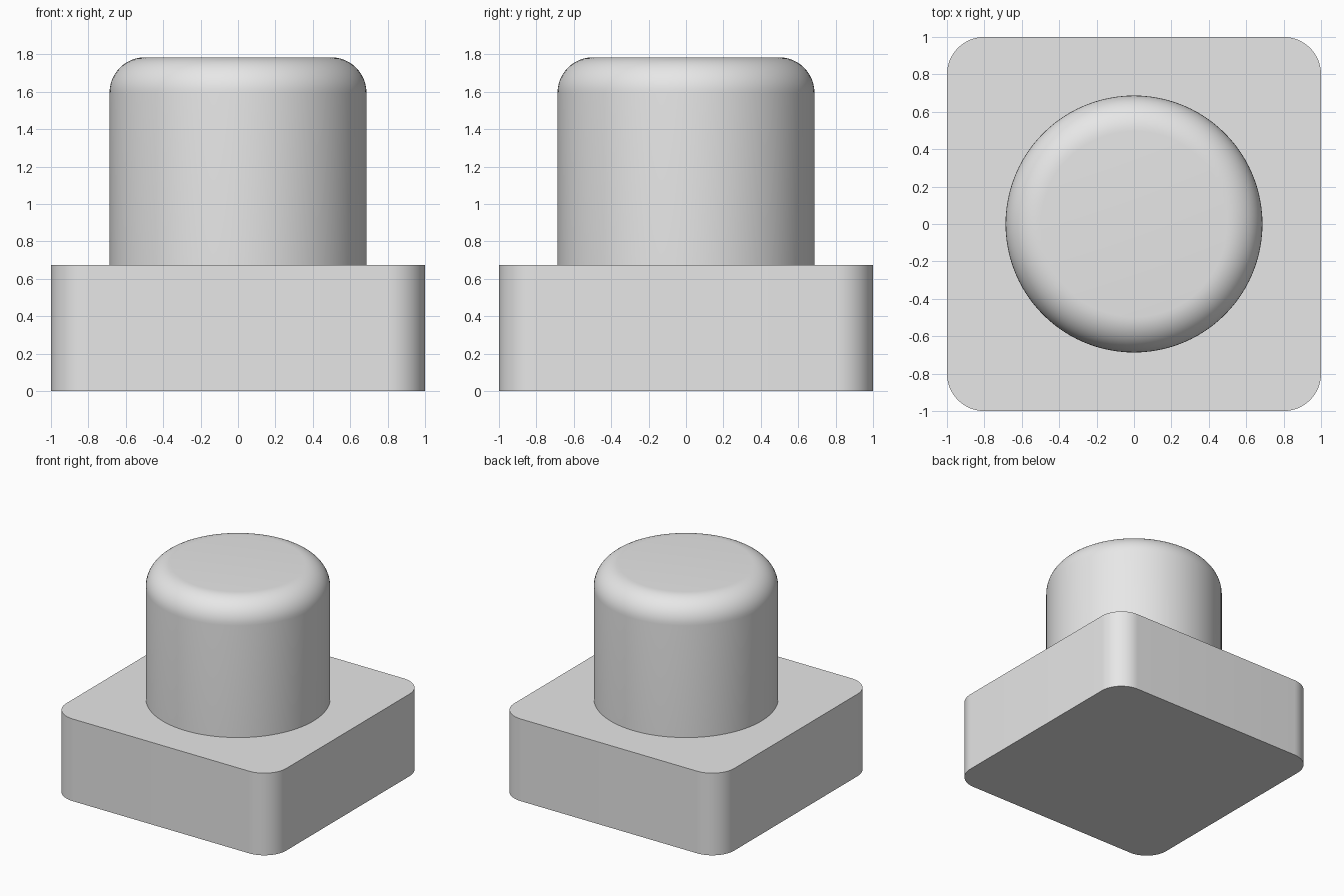
import bpy, bmesh, math
from mathutils import Matrix

BASE_TOP = 0.675
POST_TOP = 1.785
POST_RADIUS = 0.687

if "Cube" in bpy.data.objects:
    bpy.data.objects.remove(bpy.data.objects["Cube"], do_unlink=True)

grey = bpy.data.materials.new("light grey")
grey.use_nodes = True
colour = (0.8, 0.8, 0.8, 1.0)
grey.diffuse_color = colour
grey.node_tree.nodes["Principled BSDF"].inputs["Base Color"].default_value = colour


def finish(bm, name):
    """Turn the bmesh into a smooth-shaded object with sharp corners kept."""
    bmesh.ops.recalc_face_normals(bm, faces=bm.faces)
    mesh = bpy.data.meshes.new(name)
    bm.to_mesh(mesh)
    bm.free()
    mesh.materials.append(grey)
    obj = bpy.data.objects.new(name, mesh)
    bpy.context.collection.objects.link(obj)
    bpy.ops.object.select_all(action="DESELECT")
    obj.select_set(True)
    bpy.context.view_layer.objects.active = obj
    bpy.ops.object.shade_smooth_by_angle(angle=math.radians(30))
    return obj


def round_edges(bm, edges, radius, segments):
    bmesh.ops.bevel(bm, geom=edges, offset=radius, offset_type="OFFSET",
                    segments=segments, profile=0.5, affect="EDGES")


# Square base with rounded upright corners
bm = bmesh.new()
bmesh.ops.create_cube(bm, size=2, matrix=Matrix.Translation((0, 0, BASE_TOP / 2))
                      @ Matrix.Diagonal((1, 1, BASE_TOP / 2, 1)))
upright = [e for e in bm.edges if abs(e.verts[0].co.z - e.verts[1].co.z) > 0.1]
round_edges(bm, upright, 0.2, 16)
finish(bm, "base")

# Round post with a rounded top rim, open where it meets the base
bm = bmesh.new()
height = POST_TOP - BASE_TOP
bmesh.ops.create_cone(bm, cap_ends=True, segments=96, radius1=POST_RADIUS,
                      radius2=POST_RADIUS, depth=height,
                      matrix=Matrix.Translation((0, 0, BASE_TOP + height / 2)))
rim = [e for e in bm.edges if all(v.co.z > POST_TOP - 0.01 for v in e.verts)]
round_edges(bm, rim, 0.19, 12)
bottom = [f for f in bm.faces if f.calc_center_median().z < BASE_TOP + 0.01]
bmesh.ops.delete(bm, geom=bottom, context="FACES_ONLY")
finish(bm, "post")
